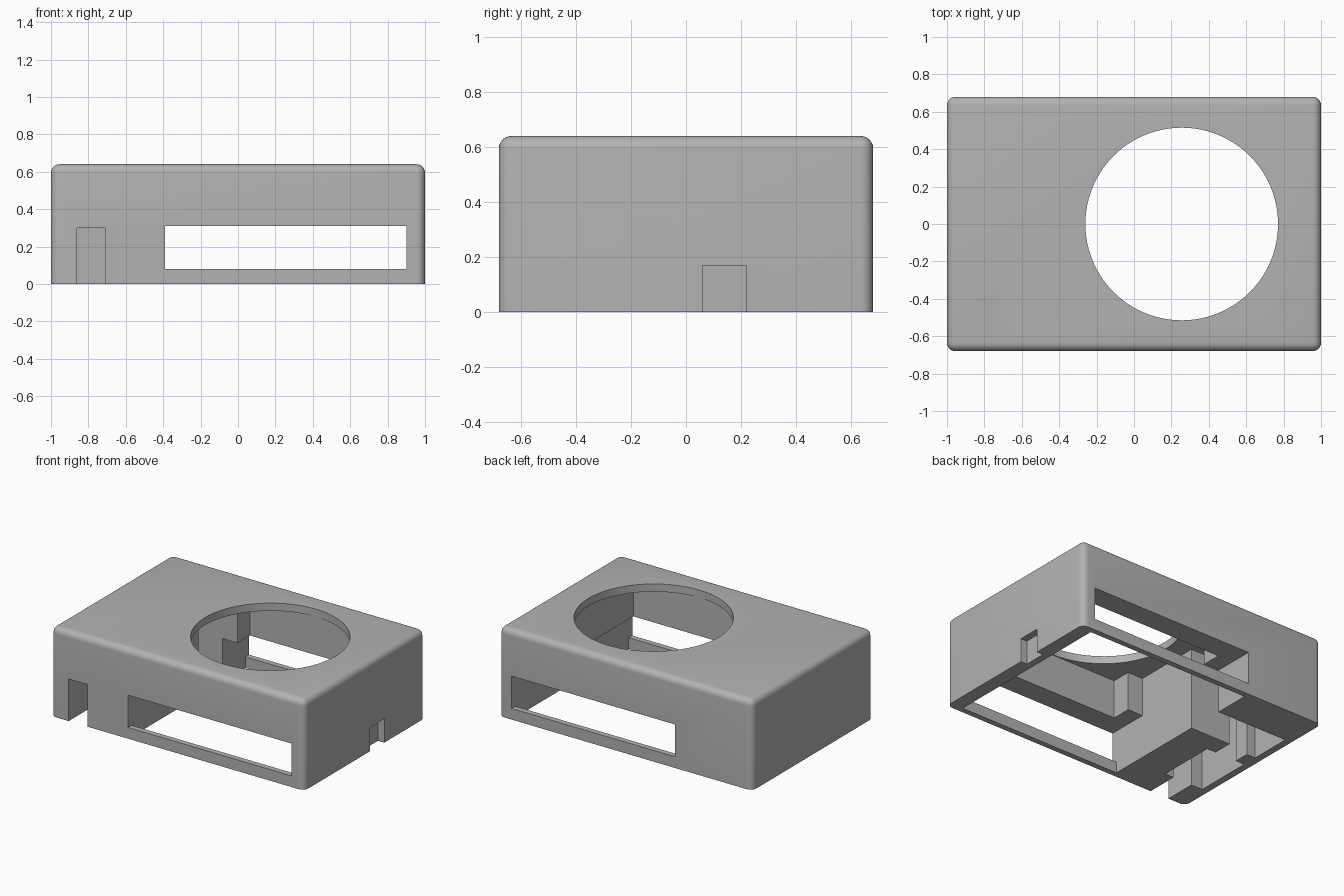
import bpy, bmesh, math

default = bpy.data.objects.get("Cube")
if default:
    bpy.data.objects.remove(default, do_unlink=True)

grey = bpy.data.materials.new("neutral_grey")
grey.use_nodes = True
COLOUR = (0.45, 0.45, 0.45, 1)
grey.diffuse_color = COLOUR
grey.node_tree.nodes["Principled BSDF"].inputs["Base Color"].default_value = COLOUR


def add_object(name, bm):
    mesh = bpy.data.meshes.new(name)
    bm.to_mesh(mesh)
    bm.free()
    mesh.materials.append(grey)
    obj = bpy.data.objects.new(name, mesh)
    bpy.context.collection.objects.link(obj)
    return obj


def box_mesh(x, y, z):
    bm = bmesh.new()
    bmesh.ops.create_cube(bm, size=1)
    for v in bm.verts:
        v.co = [r[0] if c < 0 else r[1] for c, r in zip(v.co, (x, y, z))]
    return bm


# Enclosure body: rounded everywhere except the open underside
HEIGHT, LOW = 0.64, -0.1
bm = box_mesh((-1, 1), (-0.68, 0.68), (0, HEIGHT))
round_edges = [e for e in bm.edges if max(v.co.z for v in e.verts) > 0.1]
bmesh.ops.bevel(bm, geom=round_edges, offset=0.045, segments=6, profile=0.5, affect='EDGES')
body = add_object("enclosure", bm)


def cut(obj, cutter):
    cutter.hide_render = True
    mod = obj.modifiers.new("cut", 'BOOLEAN')
    mod.operation = 'DIFFERENCE'
    mod.solver = 'EXACT'
    mod.object = cutter
    bpy.context.view_layer.objects.active = obj
    bpy.ops.object.modifier_apply(modifier=mod.name)
    bpy.data.objects.remove(cutter, do_unlink=True)


def cut_box(name, x, y, z):
    cut(body, add_object(name, box_mesh(x, y, z)))


CEILING, SHELF = 0.585, 0.31
# Main chamber: wide below the shelf, narrower above it
cut_box("lower_chamber", (-0.39, 0.9), (-0.64, 0.64), (LOW, SHELF))
cut_box("upper_chamber", (-0.27, 0.78), (-0.52, 0.52), (0.2, CEILING))
cut_box("side_recess", (-0.39, -0.2), (-0.38, 0.38), (0.2, CEILING))

# Long windows through the front and back
cut_box("windows", (-0.39, 0.9), (-0.8, 0.8), (0.08, SHELF))

# Side compartment, its passage to the main chamber and the connector pocket
cut_box("passage", (-0.95, -0.3), (0.11, 0.38), (LOW, CEILING))
cut_box("compartment", (-0.88, -0.71), (-0.45, 0.2), (LOW, CEILING))
cut_box("corner_gap", (-0.95, -0.8), (0.08, 0.2), (LOW, CEILING))
cut_box("connector_pocket", (-0.95, -0.64), (-0.45, -0.03), (LOW, CEILING))

# Front connector slot and shallow side notch
cut_box("front_slot", (-0.86, -0.71), (-0.8, -0.4), (LOW, 0.3))
cut_box("side_notch", (0.95, 1.1), (0.06, 0.22), (LOW, 0.17))

# Round opening in the top
bm = bmesh.new()
bmesh.ops.create_cone(bm, cap_ends=True, segments=96, radius1=0.515, radius2=0.515, depth=0.3)
bmesh.ops.translate(bm, verts=bm.verts, vec=(0.255, 0, HEIGHT))
cut(body, add_object("round_opening", bm))

bpy.ops.object.select_all(action='DESELECT')
body.select_set(True)
bpy.context.view_layer.objects.active = body
bpy.ops.object.shade_smooth_by_angle(angle=math.radians(30))
